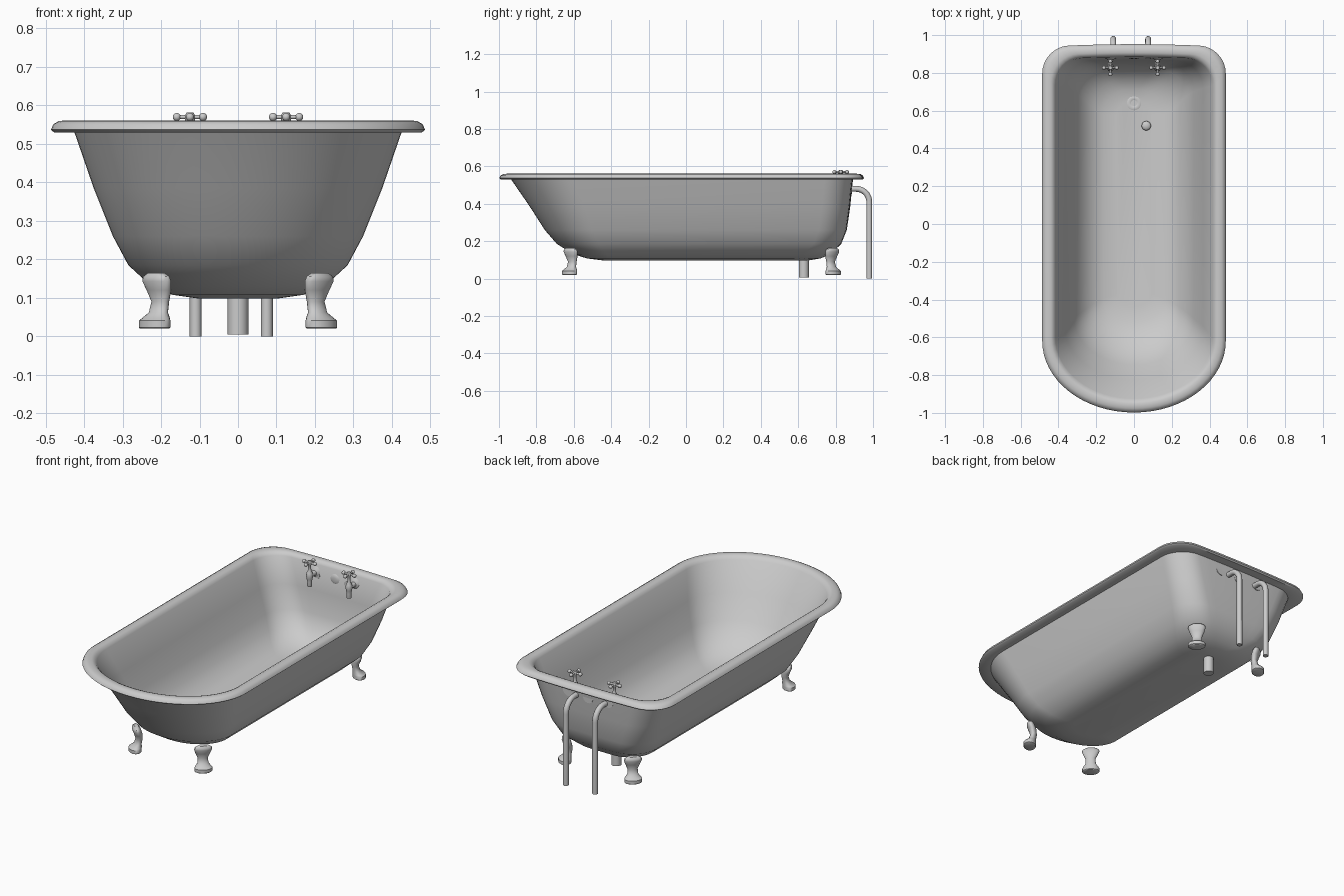
import bpy, bmesh, math
from mathutils import Vector

if "Cube" in bpy.data.objects:
    bpy.data.objects.remove(bpy.data.objects["Cube"], do_unlink=True)

grey = bpy.data.materials.new("grey enamel")
grey.use_nodes = True
grey.diffuse_color = (0.6, 0.6, 0.6, 1)
grey.node_tree.nodes["Principled BSDF"].inputs["Base Color"].default_value = (0.6, 0.6, 0.6, 1)


def finish(ob, name):
    ob.name = name
    ob.data.materials.clear()
    ob.data.materials.append(grey)
    bpy.ops.object.select_all(action='DESELECT')
    ob.select_set(True)
    bpy.context.view_layer.objects.active = ob
    bpy.ops.object.shade_smooth_by_angle(angle=math.radians(42))
    return ob


def loft(name, rings):
    """Skin a list of equal-length rings and cap both ends."""
    bm = bmesh.new()
    loops = [[bm.verts.new(p) for p in ring] for ring in rings]
    n = len(loops[0])
    for a, b in zip(loops, loops[1:]):
        for i in range(n):
            j = (i + 1) % n
            bm.faces.new((a[i], a[j], b[j], b[i]))
    bm.faces.new(loops[0])
    bm.faces.new(loops[-1])
    bmesh.ops.recalc_face_normals(bm, faces=bm.faces)
    mesh = bpy.data.meshes.new(name)
    bm.to_mesh(mesh)
    bm.free()
    ob = bpy.data.objects.new(name, mesh)
    bpy.context.collection.objects.link(ob)
    return finish(ob, name)


def lathe(name, origin, axis, profile, n=24):
    """Turned part: profile of (radius, distance along axis)."""
    rot = Vector((0, 0, 1)).rotation_difference(Vector(axis))
    rings = []
    for r, h in profile:
        rings.append([Vector(origin) + rot @ Vector((r * math.cos(t), r * math.sin(t), h))
                      for t in (2 * math.pi * i / n for i in range(n))])
    return loft(name, rings)


def ball(name, centre, radius, squash=1.0):
    bpy.ops.mesh.primitive_uv_sphere_add(segments=16, ring_count=10, radius=radius, location=centre)
    ob = bpy.context.object
    ob.scale.z = squash
    return finish(ob, name)


def tube(name, points, radius):
    curve = bpy.data.curves.new(name, 'CURVE')
    curve.dimensions = '3D'
    curve.bevel_depth = radius
    curve.bevel_resolution = 4
    curve.use_fill_caps = True
    spline = curve.splines.new('POLY')
    spline.points.add(len(points) - 1)
    for p, co in zip(spline.points, points):
        p.co = (*co, 1)
    ob = bpy.data.objects.new(name, curve)
    bpy.context.collection.objects.link(ob)
    bpy.ops.object.select_all(action='DESELECT')
    ob.select_set(True)
    bpy.context.view_layer.objects.active = ob
    bpy.ops.object.convert(target='MESH')
    return finish(bpy.context.object, name)


def tub_ring(w, front, back, z):
    """Plan outline: round front end, squarer back end with a slight bow."""
    depth, r = 0.78 * w, min(0.14, 0.8 * w)
    bow = 0.03 * w
    pts = []
    for i in range(33):
        t = math.pi + math.pi * i / 32
        pts.append((w * math.cos(t), front + depth + depth * math.sin(t)))
    right = []
    for i in range(9):
        t = math.pi / 2 * i / 8
        right.append((w - r + r * math.cos(t), back - bow - r + r * math.sin(t)))
    edge = [((w - r) * (1 - i / 4), back - bow) for i in range(1, 8)]
    side = right + edge[:4]
    side += [(-x, y) for x, y in reversed(right + edge[:3])]
    pts += [(x, y + bow * (1 - (x / w) ** 2)) for x, y in side]
    return [(x, y, z) for x, y in pts]


# Tub: outer wall, rolled rim, inner wall
wall = [(.10, -.45, .66, .098), (.17, -.53, .72, .108), (.225, -.60, .77, .13),
        (.285, -.69, .83, .185), (.325, -.755, .86, .26), (.375, -.835, .878, .385),
        (.425, -.935, .893, .53)]
rim = [(.478, -.99, .945, .53), (.486, -.998, .952, .537), (.48, -.992, .946, .551),
       (.465, -.976, .931, .56), (.44, -.951, .906, .561), (.427, -.937, .894, .555)]
inner = [(w - .009, f + .01, b - .009, z + .011) for w, f, b, z in reversed(wall)]
loft("bathtub", [tub_ring(*row) for row in wall + rim + inner])

# Four claw feet turned toward the corners
foot_rows = [(.012, .165, .028, .012), (.012, .155, .045, .02), (.01, .143, .048, .023),
             (.002, .12, .040, .022), (-.003, .09, .027, .018), (.004, .062, .029, .02),
             (.013, .047, .042, .03), (.018, .041, .047, .034), (.018, .023, .047, .034),
             (.018, .02, .043, .031)]
for sx, side in ((1, "left"), (-1, "right")):
    for sy, y0, end in ((-1, -.61, "front"), (1, .775, "back")):
        out = Vector((sx, sy, 0)).normalized()
        across = Vector((-out.y, out.x, 0))
        rings = []
        for off, z, wide, deep in foot_rows:
            c = Vector((.204 * sx, y0, z)) + out * off
            rings.append([c + across * wide * math.cos(t) + out * deep * math.sin(t)
                          for t in (math.tau * i / 20 for i in range(20))])
        loft(f"{end}_{side}_foot", rings)

# Waste pipe, drain ring and plug
lathe("waste_pipe", (0, .63, 0), (0, 0, 1), [(.027, .005), (.027, .112)])
lathe("drain_ring", (0, .64, .108), (0, 0, 1),
      [(.038, 0), (.038, .004), (.03, .007), (.018, .005), (.012, .002)])
ball("plug", (.065, .52, .121), .025, .6)

# Supply pipes with an elbow into the back wall
for x, side in ((-.11, "right"), (.075, "left")):
    path = [(x, .98, 0)]
    for i in range(9):
        t = math.pi / 2 * i / 8
        path.append((x, .91 + .07 * math.cos(t), .41 + .07 * math.sin(t)))
    path.append((x, .875, .48))
    tube(f"{side}_supply_pipe", path, .0155)

# Overflow cover
lathe("overflow_cover", (0, .888, .485), (0, -1, 0),
      [(.032, 0), (.032, .006), (.026, .011), (.012, .014)])

# Taps: wall flange, body, spout, stem and cross handle
for sx, side in ((1, "left"), (-1, "right")):
    x, y, z = .125 * sx, .827, .57
    lathe(f"{side}_tap_flange", (x, .888, .495), (0, -1, 0),
          [(.035, 0), (.035, .006), (.026, .012), (.014, .018), (.012, .06)])
    lathe(f"{side}_tap_body", (x, y, 0), (0, 0, 1),
          [(.012, .435), (.014, .44), (.012, .46), (.016, .48), (.019, .495), (.016, .512),
           (.009, .525), (.008, .555), (.013, .562), (.013, .574), (.009, .582)], 16)
    for i in range(4):
        d = Vector((math.cos(i * math.pi / 2), math.sin(i * math.pi / 2), 0))
        tip = Vector((x, y, z)) + d * .034
        lathe(f"{side}_handle_arm_{i + 1}", (x, y, z), d, [(.006, 0), (.005, .034)], 12)
        ball(f"{side}_handle_knob_{i + 1}", tip, .0105)
